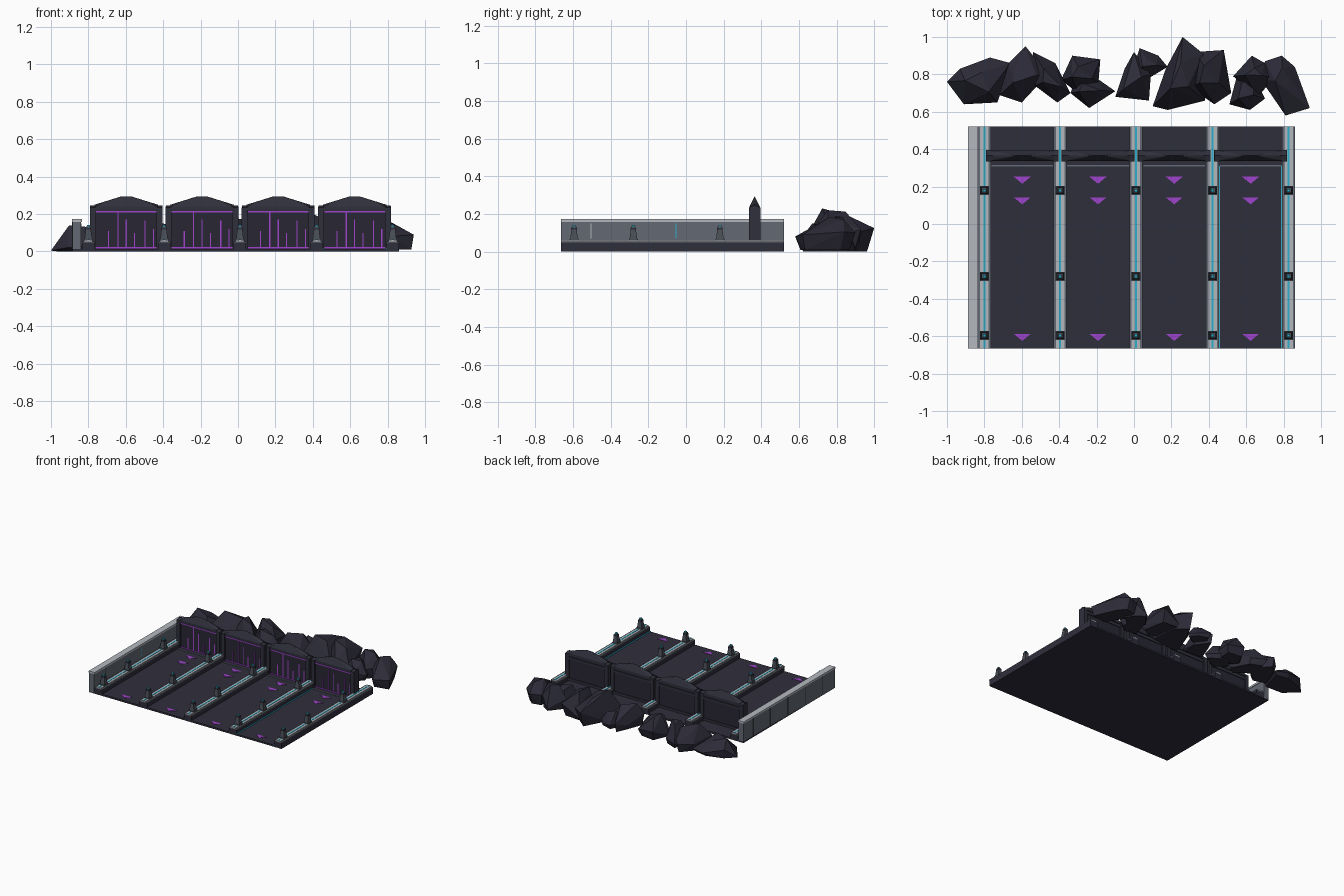
import bpy, bmesh, random
from mathutils import Vector

if "Cube" in bpy.data.objects:
    bpy.data.objects.remove(bpy.data.objects["Cube"])

random.seed(4)


def material(name, hexcode):
    lin = []
    for i in (0, 2, 4):
        c = int(hexcode[i:i + 2], 16) / 255
        lin.append(c / 12.92 if c <= 0.04045 else ((c + 0.055) / 1.055) ** 2.4)
    m = bpy.data.materials.new(name)
    m.diffuse_color = (*lin, 1)
    m.use_nodes = True
    m.node_tree.nodes["Principled BSDF"].inputs["Base Color"].default_value = m.diffuse_color
    return m


DARK = material("dark slate", "2f2e3c")
ROCK = material("rock", "2c2b38")
GATE = material("gate metal", "2f303b")
PANEL = material("gate panel", "282733")
GREY = material("mid grey", "646a73")
LIGHT = material("light grey", "b4b8be")
POST = material("post grey", "4a5058")
PURPLE = material("purple glow", "a044cc")
CYAN = material("cyan glow", "2cb0cc")


def finish(bm, name, mat):
    bmesh.ops.recalc_face_normals(bm, faces=bm.faces)
    me = bpy.data.meshes.new(name)
    bm.to_mesh(me)
    bm.free()
    me.materials.append(mat)
    ob = bpy.data.objects.new(name, me)
    bpy.context.collection.objects.link(ob)
    return ob


def boxes(name, mat, items):
    """Each item is x0, x1, y0, y1, z0, z1."""
    bm = bmesh.new()
    for x0, x1, y0, y1, z0, z1 in items:
        vs = bmesh.ops.create_cube(bm, size=1)["verts"]
        for v in vs:
            v.co = Vector((x0 if v.co.x < 0 else x1, y0 if v.co.y < 0 else y1,
                           z0 if v.co.z < 0 else z1))
    return finish(bm, name, mat)


def hull(name, mat, pts):
    bm = bmesh.new()
    for p in pts:
        bm.verts.new(p)
    r = bmesh.ops.convex_hull(bm, input=bm.verts)
    junk = [g for g in r["geom_interior"] + r["geom_unused"] if isinstance(g, bmesh.types.BMVert)]
    bmesh.ops.delete(bm, geom=list(set(junk)), context="VERTS")
    bmesh.ops.dissolve_limit(bm, angle_limit=0.02, verts=bm.verts, edges=bm.edges)
    return finish(bm, name, mat)


Y0, Y1, FLOOR = -0.665, 0.52, 0.014
CURBS = [-0.80, -0.395, 0.01, 0.42, 0.827]
LANES = [(a + b) / 2 for a, b in zip(CURBS, CURBS[1:])]
POST_Y = [-0.595, -0.28, 0.18]

# Floor and raised lane dividers
boxes("floor", DARK, [(-0.885, 0.86, Y0, Y1, 0, FLOOR)])
boxes("divider_base", DARK, [(x - .034, x + .034, Y0, Y1, 0.001, .048) for x in CURBS])
boxes("divider_ledge", GREY, [(x - .035, x + .035, Y0, Y1, .048, .054) for x in CURBS])
boxes("divider_top", LIGHT, [(x - .023, x + .023, Y0, Y1, .054, .061) for x in CURBS])
boxes("divider_light", CYAN, [(x - .005, x + .005, Y0, Y1, .0605, .063) for x in CURBS])

# Cyan edge strips in the last lane, thresholds in front of the gates
boxes("lane_edge_light", CYAN, [(x - .004, x + .004, Y0, .31, FLOOR, .018) for x in (.457, .789)])
boxes("threshold", GREY, [(x - .165, x + .165, .308, .315, FLOOR, .017) for x in LANES])

# Purple lane arrows pointing to the front
bm = bmesh.new()
for x in LANES:
    for y in (.235, .125, -.605):
        tri = [(x - .046, y + .018), (x, y - .02), (x + .046, y + .018)]
        f = bm.faces.new([bm.verts.new((a, b, FLOOR)) for a, b in tri])
        ex = bmesh.ops.extrude_face_region(bm, geom=[f])["geom"]
        for v in ex:
            if isinstance(v, bmesh.types.BMVert):
                v.co.z += .003
finish(bm, "lane_arrow", PURPLE)

# Tapered square lamp posts on the dividers
for x in CURBS:
    for y in POST_Y:
        pts = [(x + sx * r, y + sy * r, z) for sx in (-1, 1) for sy in (-1, 1)
               for r, z in ((.021, .06), (.012, .133))]
        hull("lamp_post", POST, pts)
        boxes("post_foot", POST, [(x - .024, x + .024, y - .024, y + .024, .058, .066)])
        boxes("post_collar", DARK, [(x - .015, x + .015, y - .015, y + .015, .118, .126)])
        boxes("post_lamp", CYAN, [(x - .008, x + .008, y - .008, y + .008, .133, .142)])

# Side wall with cap and seams
boxes("side_wall", GREY, [(-.885, -.84, Y0, Y1, .001, .158)])
boxes("wall_cap", LIGHT, [(-.888, -.835, Y0, Y1, .158, .173)])
boxes("wall_light", CYAN, [(-.842, -.838, -.057, -.051, .07, .15)])
boxes("wall_joint", LIGHT, [(-.842, -.838, -.508, -.503, .07, .15)])
boxes("wall_outer_seam", POST, [(-.888, -.883, y - .004, y + .004, 0.01, .158)
                                for y in (-.5, -.28, -.055, .17, .39)])

# Gates: side posts, panel, pointed roof and glowing bars on the front
GY = .365
for c in LANES:
    for s in (-1, 1):
        cx = c + s * .179
        pts = [(cx + dx, GY + dy * .03, z) for dx in (-.016, .016) for dy in (-1, 1)
               for z in (FLOOR, .235)]
        pts += [(cx + dx, GY, .245) for dx in (-.014, .014)]
        hull("gate_post", GATE, pts)
    boxes("gate_panel", PANEL, [(c - .165, c + .165, GY - .02, GY + .02, FLOOR, .225)])
    roof = [(c + s * .165, GY + t * .027, z) for s in (-1, 1) for t in (-1, 1) for z in (.22, .24)]
    roof += [(c + s * .17, GY, .25) for s in (-1, 1)]
    roof += [(c + s * .11, GY + t * .012, .265) for s in (-1, 1) for t in (-1, 1)]
    roof += [(c + s * .025, GY, .295) for s in (-1, 1)]
    hull("gate_roof", GATE, roof)
    fy = GY - .02
    bars = [(c - .162, c + .162, fy - .004, fy + .001, z - .004, z + .004) for z in (.213, .019)]
    for dx, top in ((-.095, .11), (-.045, .213), (0, .17), (.045, .10), (.1, .165), (.145, .12)):
        bars.append((c + dx - .003, c + dx + .003, fy - .004, fy + .001, .016, top))
    boxes("gate_glow", PURPLE, bars)
    # Back frame rails
    boxes("gate_back_rail", GATE, [(c - .165, c + .165, GY + .018, GY + .026, z, z + .02)
                                   for z in (.016, .19)])

# Boulders behind: height, bottom z, then outline corners seen from above
ROCKS = [
    (.14, 0, [(-1, .76), (-.91, .64), (-.73, .65), (-.66, .86), (-.77, .89), (-.93, .83)]),
    (.19, 0, [(-.72, .69), (-.6, .65), (-.46, .8), (-.58, .95), (-.67, .86)]),
    (.17, 0, [(-.53, .74), (-.41, .65), (-.34, .7), (-.42, .86), (-.54, .92)]),
    (.2, .01, [(-.39, .77), (-.3, .7), (-.19, .76), (-.18, .88), (-.33, .9)]),
    (.15, 0, [(-.34, .7), (-.24, .62), (-.1, .71), (-.2, .78), (-.31, .78)]),
    (.18, 0, [(-.1, .68), (.08, .66), (.09, .8), (0, .92), (-.05, .83)]),
    (.14, .02, [(-.01, .82), (.08, .78), (.18, .84), (.13, .9), (.03, .94)]),
    (.23, 0, [(.1, .63), (.18, .61), (.38, .66), (.37, .91), (.26, 1), (.17, .83)]),
    (.22, .01, [(.3, .73), (.43, .64), (.52, .7), (.48, .93), (.33, .92)]),
    (.15, 0, [(.51, .64), (.62, .61), (.7, .67), (.64, .8), (.55, .79)]),
    (.19, 0, [(.53, .79), (.66, .68), (.75, .78), (.7, .86), (.63, .9)]),
    (.185, .01, [(.68, .77), (.81, .58), (.94, .62), (.86, .84), (.79, .9), (.7, .87)]),
]
for h, z0, outline in ROCKS:
    n = len(outline)
    mx, my = sum(p[0] for p in outline) / n, sum(p[1] for p in outline) / n
    pts = []
    for i, (x, y) in enumerate(outline):
        pts.append((x, y, z0 + h * random.uniform(.08, .55)))
        k = random.uniform(.75, .92)
        pts.append((mx + (x - mx) * k, my + (y - my) * k, z0))
        if i % 2 == 0:
            k = random.uniform(.3, .6)
            pts.append((mx + (x - mx) * k, my + (y - my) * k, h * (1 if i == 0 else random.uniform(.75, .97))))
    # The two end boulders taper to the ground or keep a blunt tip
    if outline[0][0] == -1:
        pts[0] = (-1, .76, 0.005)
    hull("boulder", ROCK, pts)
